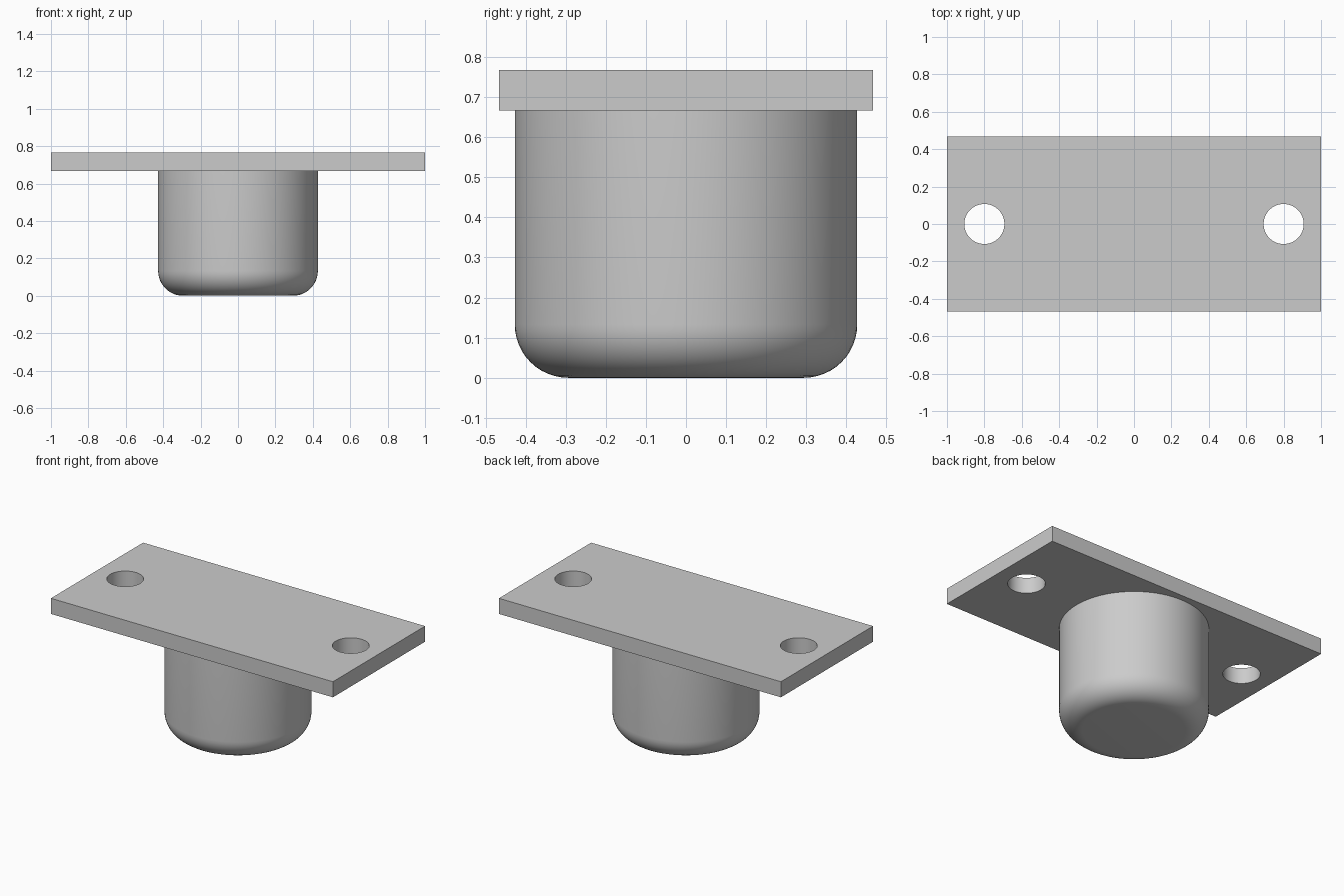
import bpy, bmesh, math

cube = bpy.data.objects.get("Cube")
if cube:
    bpy.data.objects.remove(cube, do_unlink=True)

# Material
grey = bpy.data.materials.new("light grey")
grey.use_nodes = True
colour = (0.6, 0.6, 0.6, 1)
grey.diffuse_color = colour
grey.node_tree.nodes["Principled BSDF"].inputs["Base Color"].default_value = colour

PLATE_BOTTOM, PLATE_TOP = 0.667, 0.767
WIDTH, DEPTH = 2.0, 0.934
HOLE_X, HOLE_R = 0.8, 0.107
BODY_R, FILLET = 0.427, 0.133
plate_mid = (PLATE_BOTTOM + PLATE_TOP) / 2


def smooth(obj):
    bpy.ops.object.select_all(action="DESELECT")
    obj.select_set(True)
    bpy.context.view_layer.objects.active = obj
    bpy.ops.object.shade_smooth_by_angle(angle=math.radians(30))


# Mounting plate
bpy.ops.mesh.primitive_cube_add(size=1, location=(0, 0, plate_mid))
plate = bpy.context.object
plate.name = "mounting_plate"
plate.scale = (WIDTH, DEPTH, PLATE_TOP - PLATE_BOTTOM)
bpy.ops.object.transform_apply(location=False, rotation=False, scale=True)
plate.data.materials.append(grey)

# Screw holes through the plate
for side, x in (("left", HOLE_X), ("right", -HOLE_X)):
    bpy.ops.mesh.primitive_cylinder_add(vertices=64, radius=HOLE_R, depth=0.4,
                                        location=(x, 0, plate_mid))
    cutter = bpy.context.object
    cutter.name = side + "_hole_cutter"
    cutter.data.materials.append(grey)
    cutter.hide_render = True
    cut = plate.modifiers.new(side + " hole", "BOOLEAN")
    cut.operation = "DIFFERENCE"
    cut.solver = "EXACT"
    cut.object = cutter
    bpy.context.view_layer.objects.active = plate
    bpy.ops.object.modifier_apply(modifier=cut.name)
    bpy.data.objects.remove(cutter, do_unlink=True)
smooth(plate)

# Round body with a filleted lower rim, spun from a profile
STEPS = 12
profile = [(0, 0)]
for i in range(STEPS + 1):
    a = math.pi / 2 * i / STEPS
    profile.append((BODY_R - FILLET + FILLET * math.sin(a), FILLET * (1 - math.cos(a))))
profile.append((BODY_R, PLATE_BOTTOM))

bm = bmesh.new()
verts = [bm.verts.new((r, 0, z)) for r, z in profile]
edges = [bm.edges.new(pair) for pair in zip(verts, verts[1:])]
bmesh.ops.spin(bm, geom=verts + edges, cent=(0, 0, 0), axis=(0, 0, 1),
               angle=math.tau, steps=96, use_merge=False)
bmesh.ops.remove_doubles(bm, verts=bm.verts, dist=0.0001)
bmesh.ops.recalc_face_normals(bm, faces=bm.faces)
if sum(f.normal.z for f in bm.faces) > 0:
    bmesh.ops.reverse_faces(bm, faces=bm.faces)
mesh = bpy.data.meshes.new("round_body")
bm.to_mesh(mesh)
bm.free()
body = bpy.data.objects.new("round_body", mesh)
bpy.context.collection.objects.link(body)
mesh.materials.append(grey)
smooth(body)
